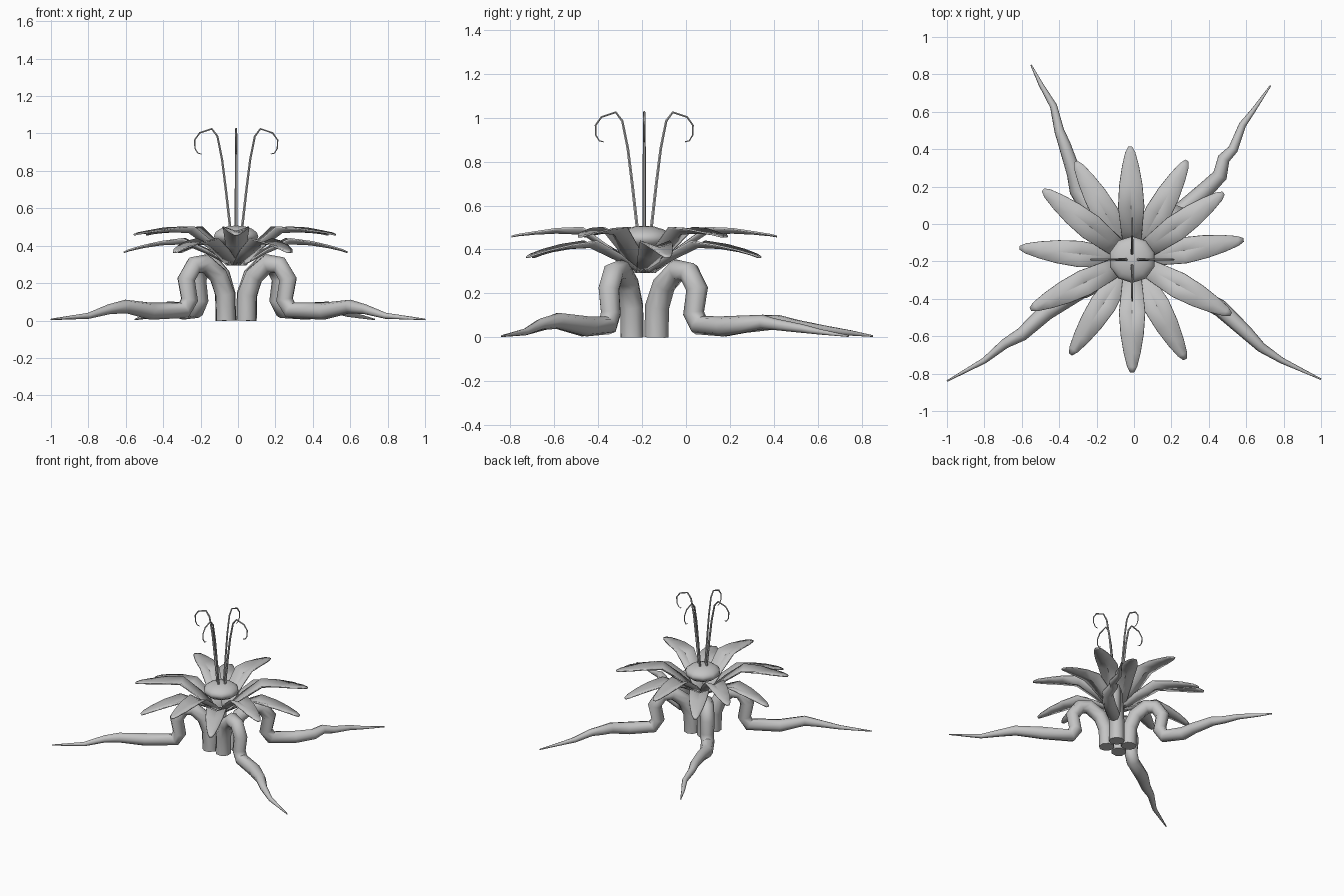
import bpy
import math
from mathutils import Vector

if "Cube" in bpy.data.objects:
    bpy.data.objects.remove(bpy.data.objects["Cube"])

CENTRE = Vector((-0.01, -0.19, 0))

grey = bpy.data.materials.new("plain grey")
grey.diffuse_color = (0.55, 0.55, 0.55, 1)
grey.use_nodes = True
grey.node_tree.nodes["Principled BSDF"].inputs["Base Color"].default_value = (0.55, 0.55, 0.55, 1)


def finish(obj, angle):
    """Select one object, shade it and give it the material."""
    bpy.ops.object.select_all(action="DESELECT")
    obj.select_set(True)
    bpy.context.view_layer.objects.active = obj
    if obj.type == "CURVE":
        bpy.ops.object.convert(target="MESH")
        obj = bpy.context.view_layer.objects.active
    obj.data.materials.clear()
    obj.data.materials.append(grey)
    bpy.ops.object.shade_smooth_by_angle(angle=math.radians(angle))


def tube(name, points, radii, resolution):
    """Tapered tube along a path."""
    curve = bpy.data.curves.new(name, "CURVE")
    curve.dimensions = "3D"
    curve.bevel_depth = 1
    curve.bevel_resolution = resolution
    curve.use_fill_caps = True
    spline = curve.splines.new("POLY")
    spline.points.add(len(points) - 1)
    for p, co, r in zip(spline.points, points, radii):
        p.co = (*co, 1)
        p.radius = r
    obj = bpy.data.objects.new(name, curve)
    bpy.context.collection.objects.link(obj)
    finish(obj, 50)


# Roots: a shared arch (distance outward, height), then a winding run on the ground
ARCH_RADII = [0.055, 0.055, 0.053, 0.052, 0.05, 0.05, 0.048, 0.047]


def root(name, sx, sy, knee, ground):
    start = CENTRE + Vector((sx * 0.055, sy * 0.055, 0))
    knee = Vector((*knee, 0))
    arch = [(0, 0), (0.02, 0.14), (0.2, 0.24), (0.55, 0.305),
            (0.85, 0.295), (1.06, 0.22), (0.97, 0.11), (1.12, 0.055)]
    pts = [start.lerp(knee, t) + Vector((0, 0, z)) for t, z in arch]
    n = len(ground)
    radii = ARCH_RADII + [0.042 * (1 - i / (n - 1)) ** 0.9 + 0.004 for i in range(n)]
    tube(name, pts + [Vector(p) for p in ground], radii, 2)


root("front_right_root", -1, -1, (-0.265, -0.345),
     [(-0.47, -0.47, 0.05), (-0.6, -0.59, 0.075), (-0.69, -0.64, 0.06),
      (-0.8, -0.73, 0.025), (-1, -0.84, 0.006)])
root("front_left_root", 1, -1, (0.255, -0.345),
     [(0.46, -0.45, 0.05), (0.6, -0.58, 0.075), (0.68, -0.66, 0.06),
      (0.79, -0.73, 0.025), (1, -0.83, 0.006)])
root("back_left_root", 1, 1, (0.22, 0.04),
     [(0.37, 0.17, 0.05), (0.46, 0.26, 0.06), (0.48, 0.35, 0.07),
      (0.53, 0.4, 0.06), (0.58, 0.53, 0.04), (0.64, 0.61, 0.025), (0.73, 0.74, 0.006)])
root("back_right_root", -1, 1, (-0.21, 0.04),
     [(-0.3, 0.18, 0.05), (-0.32, 0.27, 0.06), (-0.37, 0.42, 0.07),
      (-0.4, 0.5, 0.055), (-0.43, 0.63, 0.035), (-0.5, 0.75, 0.02), (-0.55, 0.85, 0.006)])


# Petals: thin troughs; rows are (reach, height, half width, edge lift)
UPPER = [(0.03, 0.3, 0.04, 0), (0.15, 0.39, 0.055, 0.02), (0.28, 0.475, 0.068, 0.028),
         (0.4, 0.48, 0.06, 0.018), (0.5, 0.475, 0.044, 0.008),
         (0.575, 0.468, 0.026, 0.003), (0.605, 0.463, 0.01, 0)]
LOWER = [(0.03, 0.3, 0.04, 0), (0.15, 0.36, 0.055, 0.02), (0.28, 0.415, 0.068, 0.026),
         (0.4, 0.41, 0.06, 0.015), (0.5, 0.395, 0.044, 0.008),
         (0.575, 0.378, 0.026, 0.003), (0.605, 0.368, 0.01, 0)]


def petal(name, rows, degrees):
    verts = []
    for reach, z, half, lift in rows:
        verts += [(reach, -half, z + lift), (reach, 0, z), (reach, half, z + lift)]
    faces = [(a, a + 3, a + 4, a + 1)
             for r in range(len(rows) - 1) for a in (r * 3, r * 3 + 1)]
    mesh = bpy.data.meshes.new(name)
    mesh.from_pydata(verts, [], faces)
    obj = bpy.data.objects.new(name, mesh)
    bpy.context.collection.objects.link(obj)
    obj.location = CENTRE
    obj.rotation_euler.z = math.radians(degrees)
    thick = obj.modifiers.new("thickness", "SOLIDIFY")
    thick.thickness = 0.008
    finish(obj, 35)


for i, angle in enumerate((36, 91, 142, 206, 270, 331)):
    petal(f"upper_petal_{i + 1}", UPPER, angle)
for i, angle in enumerate((10, 61, 120, 174, 237, 298)):
    petal(f"lower_petal_{i + 1}", LOWER, angle)

# Flattened flower centre
bpy.ops.mesh.primitive_uv_sphere_add(segments=10, ring_count=8, radius=1,
                                     location=CENTRE + Vector((0, 0, 0.45)))
bulb = bpy.context.object
bulb.name = "flower_centre"
bulb.scale = (0.125, 0.125, 0.058)
finish(bulb, 60)

# Four curled stamens
CURL = [(0.03, 0.48), (0.055, 0.7), (0.075, 0.86), (0.1, 0.985), (0.13, 1.025),
        (0.195, 1.003), (0.222, 0.965), (0.22, 0.92), (0.205, 0.895), (0.185, 0.89)]
for i in range(4):
    a = i * math.pi / 2
    path = [CENTRE + Vector((r * math.cos(a), r * math.sin(a), z)) for r, z in CURL]
    tube(f"stamen_{i + 1}", path, [0.008 - 0.0006 * k for k in range(len(CURL))], 1)
